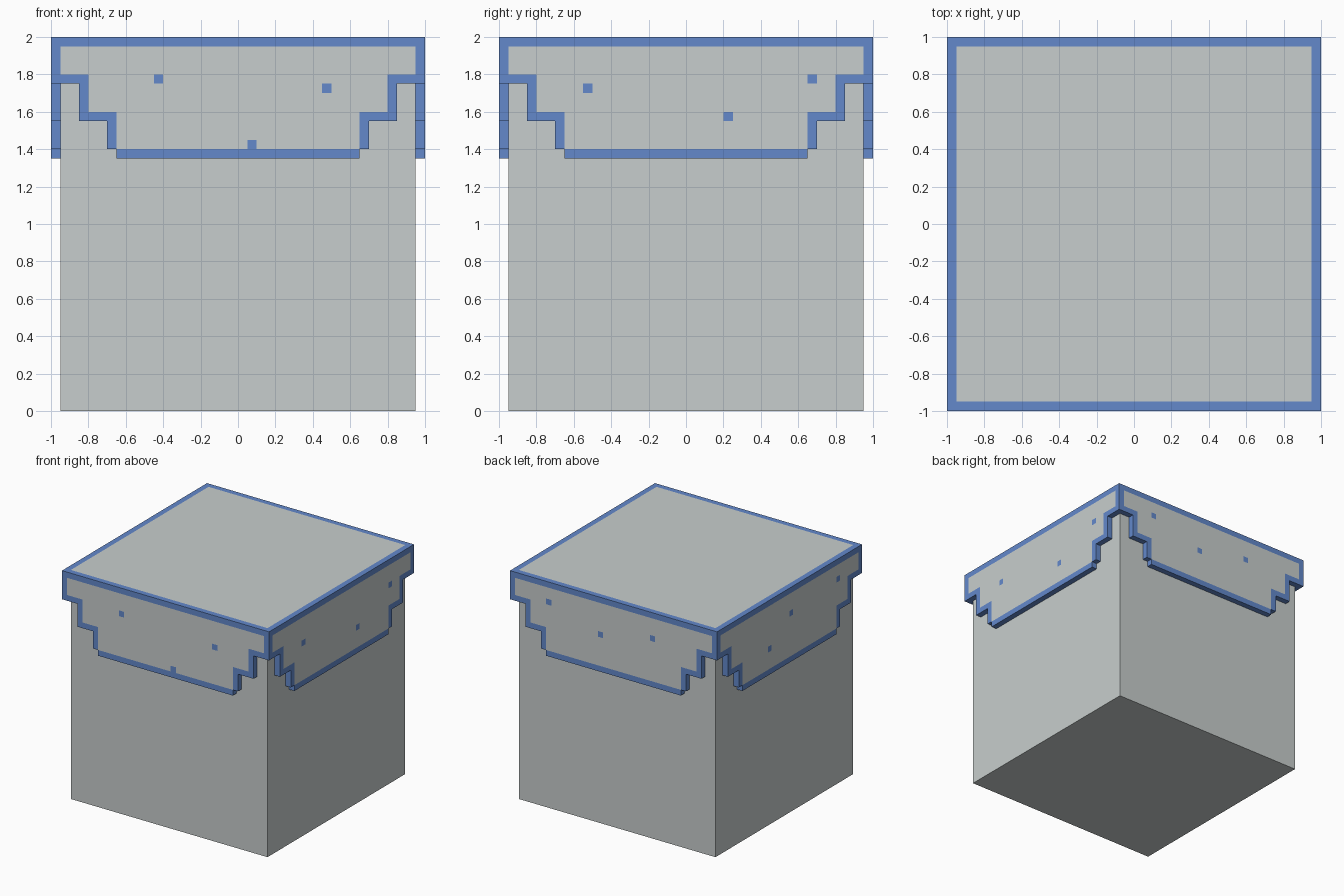
import bpy, bmesh
from mathutils import Vector

if "Cube" in bpy.data.objects:
    bpy.data.objects.remove(bpy.data.objects["Cube"])

C = 0.05   # cell size of the stepped pattern
N = 40     # cells across


def material(name, rgb):
    m = bpy.data.materials.new(name)
    m.diffuse_color = (*rgb, 1)
    m.use_nodes = True
    m.node_tree.nodes["Principled BSDF"].inputs["Base Color"].default_value = m.diffuse_color
    return m


grey = material("pale grey", (0.575, 0.615, 0.61))
blue = material("trim blue", (0.125, 0.25, 0.60))


def finish(bm, name, mats):
    me = bpy.data.meshes.new(name)
    bm.to_mesh(me)
    bm.free()
    for m in mats:
        me.materials.append(m)
    ob = bpy.data.objects.new(name, me)
    bpy.context.collection.objects.link(ob)
    return ob


# Block under the cover
bm = bmesh.new()
bmesh.ops.create_cube(bm, size=1)
for v in bm.verts:
    v.co = (v.co.x * 1.9, v.co.y * 1.9, (v.co.z + 0.5) * 1.95)
finish(bm, "block", [grey])


def off(i):
    """Distance of a cell centre from the middle."""
    return abs((i + 0.5) * C - 1)


def half_width(k):
    """Half width of the hanging flap in row k (steps in towards the bottom)."""
    return 1.0 if k >= 35 else 0.85 if k >= 31 else 0.7 if k >= 28 else 0.65 if k == 27 else 0


def inner_width(k):
    """Half width of the grey field inside the blue trim."""
    return 0 if k < 28 or k == 39 else 0.95 if k >= 36 else 0.8 if k >= 32 else 0.65


def covered(i, j, k):
    if not (0 <= i < N and 0 <= j < N and 27 <= k < N):
        return False
    if k == N - 1:
        return True
    return (i in (0, N - 1) and off(j) < half_width(k)) or \
           (j in (0, N - 1) and off(i) < half_width(k))


def in_block(i, j, k):
    return 0 < i < N - 1 and 0 < j < N - 1 and k < N - 1


# Blue specks on each flap: outward direction -> (horizontal, height) centres
specks = {
    (0, -1, 0): [(-0.425, 1.775), (0.475, 1.725), (0.075, 1.425)],
    (1, 0, 0): [(-0.525, 1.725), (0.225, 1.575), (0.675, 1.775)],
    (0, 1, 0): [(0.625, 1.825), (0.125, 1.675), (-0.375, 1.775)],
    (-1, 0, 0): [(0.275, 1.575), (-0.025, 1.775), (-0.675, 1.825)],
}


def is_grey(i, j, k, d):
    if d[2] == 1:
        return off(i) < 0.95 and off(j) < 0.95
    if d[2] == -1:
        return False
    pos, u = (i, j) if d[0] else (j, i)
    if pos != (N - 1 if d[0] + d[1] > 0 else 0) or off(u) > inner_width(k):
        return False
    h, z = (u + 0.5) * C - 1, (k + 0.5) * C
    return not any(abs(h - a) < 0.01 and abs(z - b) < 0.01 for a, b in specks[d])


# Cover with stepped flaps: outer cell faces, grey field with blue trim
bm = bmesh.new()
dirs = list(specks) + [(0, 0, 1), (0, 0, -1)]
for i in range(N):
    for j in range(N):
        for k in range(27, N):
            if not covered(i, j, k):
                continue
            centre = Vector(((i + 0.5) * C - 1, (j + 0.5) * C - 1, (k + 0.5) * C))
            for d in dirs:
                n = (i + d[0], j + d[1], k + d[2])
                if covered(*n) or in_block(*n):
                    continue
                dv = Vector(d)
                a = Vector((d[1], d[2], d[0]))
                b = dv.cross(a)
                vs = [bm.verts.new(centre + (dv + a * s + b * t) * C / 2)
                      for s, t in ((-1, -1), (1, -1), (1, 1), (-1, 1))]
                bm.faces.new(vs).material_index = 0 if is_grey(i, j, k, d) else 1
bmesh.ops.remove_doubles(bm, verts=bm.verts, dist=0.001)
finish(bm, "stepped_cover", [grey, blue])
